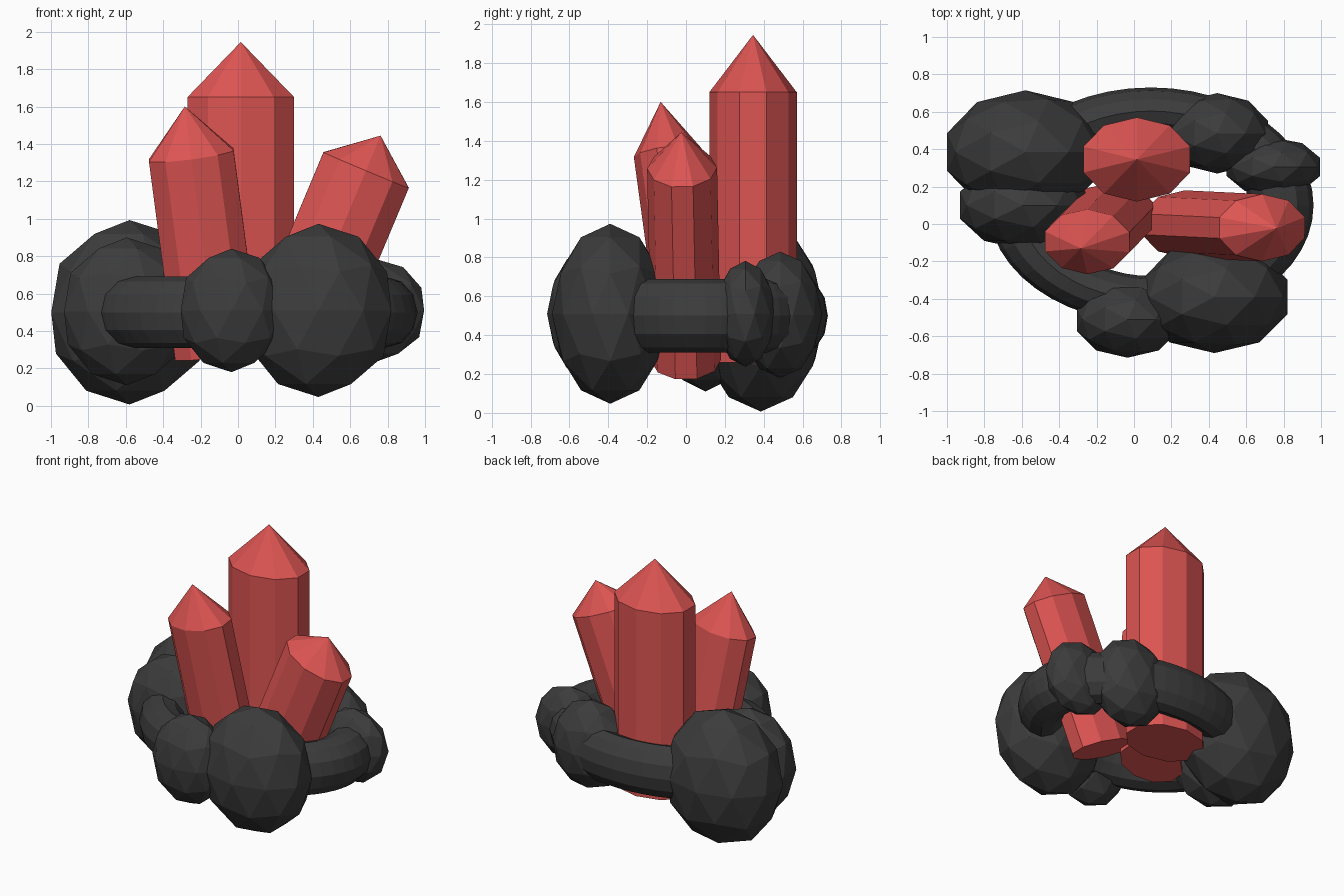
import bpy, bmesh
from math import sin, cos, pi
from mathutils import Vector

if "Cube" in bpy.data.objects:
    bpy.data.objects.remove(bpy.data.objects["Cube"])


def material(name, color):
    m = bpy.data.materials.new(name)
    m.diffuse_color = color
    m.use_nodes = True
    m.node_tree.nodes["Principled BSDF"].inputs["Base Color"].default_value = m.diffuse_color
    return m


red = material("crystal_red", (0.72, 0.09, 0.085, 1))
dark = material("rock_dark", (0.045, 0.045, 0.045, 1))


def rock(name, loc, scale):
    bpy.ops.mesh.primitive_ico_sphere_add(subdivisions=2, radius=1, location=loc)
    ob = bpy.context.object
    ob.name = name
    ob.scale = scale
    ob.data.materials.append(dark)


def crystal(name, base, shoulder, rx, ry, tip, sides=10):
    """Ten-sided elliptical prism from base to shoulder, capped by a point."""
    base, shoulder = Vector(base), Vector(shoulder)
    axis = shoulder - base
    length = axis.length
    bm = bmesh.new()
    rings = []
    for z in (0, length):
        rings.append([bm.verts.new((rx * cos(pi / 2 + 2 * pi * i / sides),
                                    ry * sin(pi / 2 + 2 * pi * i / sides), z))
                      for i in range(sides)])
    apex = bm.verts.new((0, 0, length + tip))
    low, high = rings
    bm.faces.new(low[::-1])
    for i in range(sides):
        j = (i + 1) % sides
        bm.faces.new((low[i], low[j], high[j], high[i]))
        bm.faces.new((high[i], high[j], apex))
    me = bpy.data.meshes.new(name)
    bm.to_mesh(me)
    bm.free()
    me.materials.append(red)
    ob = bpy.data.objects.new(name, me)
    ob.location = base
    ob.rotation_mode = 'QUATERNION'
    ob.rotation_quaternion = Vector((0, 0, 1)).rotation_difference(axis)
    bpy.context.collection.objects.link(ob)


# Oval ring the rocks sit on
bpy.ops.mesh.primitive_torus_add(major_radius=1, minor_radius=0.25,
                                 major_segments=48, minor_segments=12,
                                 location=(0.09, 0.1, 0.5))
ring = bpy.context.object
ring.name = "base_ring"
ring.scale = (0.696, 0.504, 0.76)
ring.data.materials.append(dark)

# Boulders around the ring
rock("rock_back_left", (-0.58, 0.385, 0.5), (0.44, 0.33, 0.493))
rock("rock_left", (-0.595, 0.10, 0.505), (0.352, 0.235, 0.395))
rock("rock_front", (-0.035, -0.51, 0.51), (0.285, 0.205, 0.33))
rock("rock_front_right", (0.43, -0.39, 0.51), (0.41, 0.30, 0.463))
rock("rock_back_right", (0.445, 0.485, 0.505), (0.285, 0.215, 0.325))
rock("rock_right", (0.745, 0.305, 0.51), (0.263, 0.157, 0.272))

# Pointed crystals
crystal("crystal_tall", (0.015, 0.345, 0.26), (0.015, 0.345, 1.65), 0.30, 0.225, 0.295)
crystal("crystal_left", (-0.11, 0.05, 0.28), (-0.25, -0.095, 1.34), 0.24, 0.175, 0.265)
crystal("crystal_right", (0.27, 0.0, 0.27), (0.685, -0.02, 1.26), 0.26, 0.18, 0.20)
